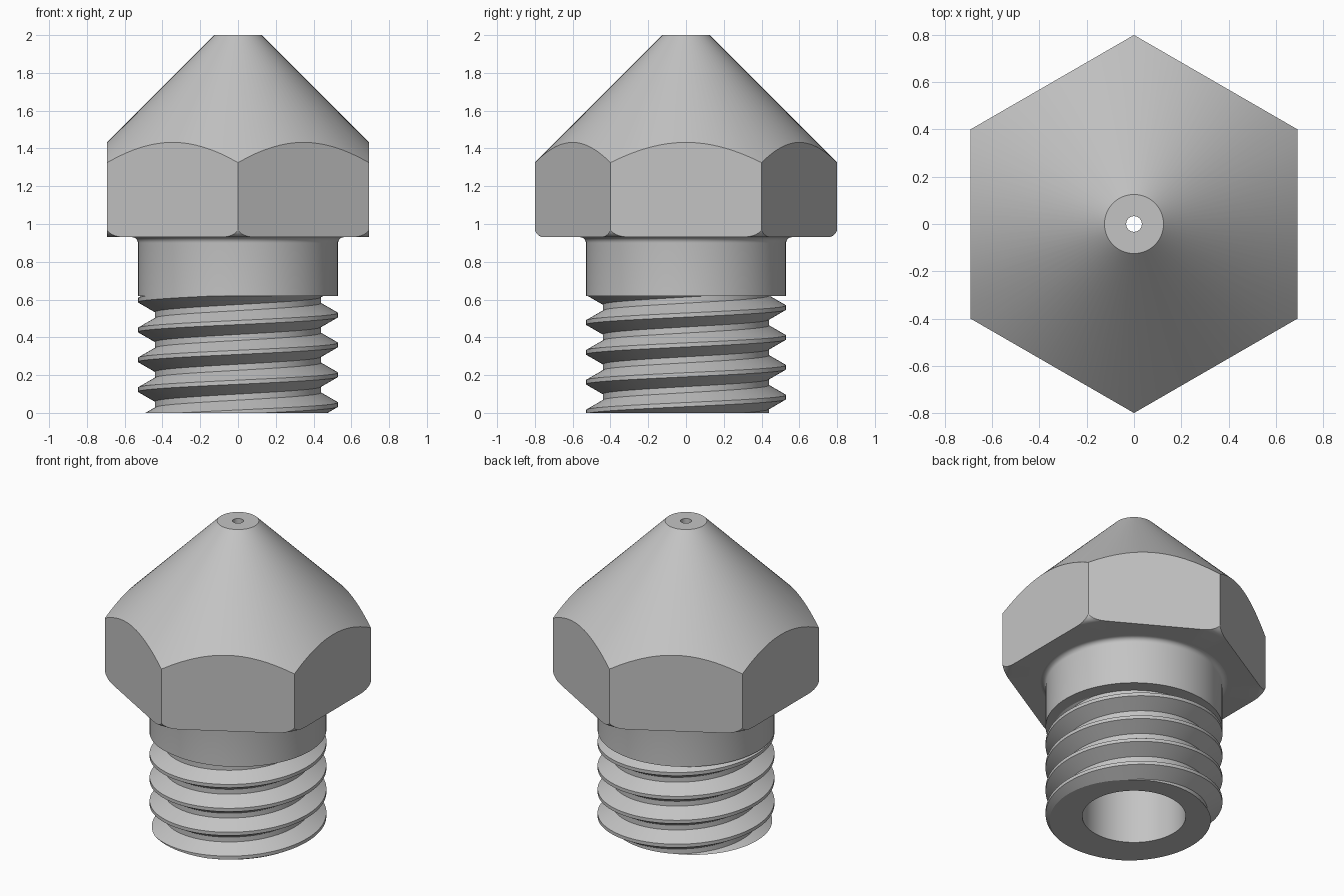
import bpy, bmesh, math
from mathutils import Vector

if "Cube" in bpy.data.objects:
    bpy.data.objects.remove(bpy.data.objects["Cube"])

SEG = 96
STEP = 2 * math.pi / SEG
BORE_R, COLLAR_R, COLLAR_Z = 0.31, 0.53, 0.62
HEAD_Z, CORNER_R = 0.93, 0.8

metal = bpy.data.materials.new("grey metal")
metal.diffuse_color = (0.55, 0.55, 0.55, 1)
metal.use_nodes = True
metal.node_tree.nodes["Principled BSDF"].inputs["Base Color"].default_value = metal.diffuse_color


def finish(bm, name):
    mesh = bpy.data.meshes.new(name)
    bm.to_mesh(mesh)
    bm.free()
    mesh.materials.append(metal)
    obj = bpy.data.objects.new(name, mesh)
    bpy.context.collection.objects.link(obj)
    bpy.ops.object.select_all(action='DESELECT')
    obj.select_set(True)
    bpy.context.view_layer.objects.active = obj
    bpy.ops.object.shade_smooth_by_angle(angle=math.radians(25))


def revolve(profile):
    """Spin an open (radius, z) profile around the z axis."""
    bm = bmesh.new()
    rings = [[bm.verts.new((r * math.cos(j * STEP), r * math.sin(j * STEP), z))
              for r, z in profile] for j in range(SEG)]
    for j in range(SEG):
        a, b = rings[j], rings[(j + 1) % SEG]
        for i in range(len(profile) - 1):
            bm.faces.new((a[i], b[i], b[i + 1], a[i + 1]))
    return bm


def arc(cx, cz, rad, start, end, n=6):
    angles = [math.radians(start + (end - start) * k / n) for k in range(n + 1)]
    return [(cx + rad * math.cos(t), cz + rad * math.sin(t)) for t in angles]


# Hexagonal head: turned blank with rounded lower rim and cone, cut by six flats
rim = CORNER_R + 0.001
blank = [(0.56, HEAD_Z)] + arc(rim - 0.05, HEAD_Z + 0.05, 0.05, -90, 0)
blank += [(rim, 2.125 - rim), (0.125, 2.0), (0.033, 2.0)]
bm = revolve(blank)
for k in range(6):
    n = Vector((math.cos(k * math.pi / 3), math.sin(k * math.pi / 3), 0))
    cut = bmesh.ops.bisect_plane(
        bm, geom=bm.verts[:] + bm.edges[:] + bm.faces[:], dist=1e-5,
        plane_co=n * CORNER_R * math.cos(math.pi / 6), plane_no=n, clear_outer=True)
    edges = [e for e in cut['geom_cut'] if isinstance(e, bmesh.types.BMEdge)]
    for f in bmesh.ops.contextual_create(bm, geom=edges)['faces']:
        f.normal_update()
        if f.normal.dot(n) < 0:
            f.normal_flip()
finish(bm, "hex_head")

# Collar with a small fillet under the head
finish(revolve([(COLLAR_R, COLLAR_Z)]
               + arc(COLLAR_R + 0.03, HEAD_Z - 0.03, 0.03, 180, 90)), "collar")

# Bore narrowing to the tip hole
finish(revolve([(0.033, 2.0), (0.033, 1.9), (BORE_R, 1.45), (BORE_R, 0)]), "bore")

# Threaded shank: helical strip trimmed flat at both ends
PITCH, ROOT_R = 0.158, 0.44
tooth = [(COLLAR_R, -0.011), (COLLAR_R, 0.011), (ROOT_R, 0.063), (ROOT_R, 0.095)]
bm = bmesh.new()
columns = []
for j in range(SEG + 1):
    c, s = math.cos(j * STEP), math.sin(j * STEP)
    lift = 0.202 + PITCH * j / SEG
    columns.append([bm.verts.new((r * c, r * s, z + lift + PITCH * turn))
                    for turn in range(-4, 5) for r, z in tooth])
for a, b in zip(columns, columns[1:]):
    for i in range(len(a) - 1):
        bm.faces.new((a[i], b[i], b[i + 1], a[i + 1]))
bmesh.ops.remove_doubles(bm, verts=bm.verts[:], dist=1e-4)
for z, sign in ((0, -1), (COLLAR_Z, 1)):
    bmesh.ops.bisect_plane(bm, geom=bm.verts[:] + bm.edges[:] + bm.faces[:],
                           dist=1e-5, plane_co=(0, 0, z), plane_no=(0, 0, sign),
                           clear_outer=True)

# Flat ring at the bottom end, and the step under the collar
for z, radius in ((0, BORE_R), (COLLAR_Z, COLLAR_R)):
    border = [e for e in bm.edges if e.is_boundary
              and all(abs(v.co.z - z) < 1e-4 for v in e.verts)]
    new = bmesh.ops.extrude_edge_only(bm, edges=border)['geom']
    for v in new:
        if isinstance(v, bmesh.types.BMVert):
            flat = v.co.xy.normalized() * radius
            v.co = (flat.x, flat.y, z)
bmesh.ops.dissolve_degenerate(bm, edges=bm.edges[:], dist=1e-5)
bm.normal_update()
for f in bm.faces:
    if f.normal.z > 0.99:
        f.normal_flip()
finish(bm, "threaded_shank")
